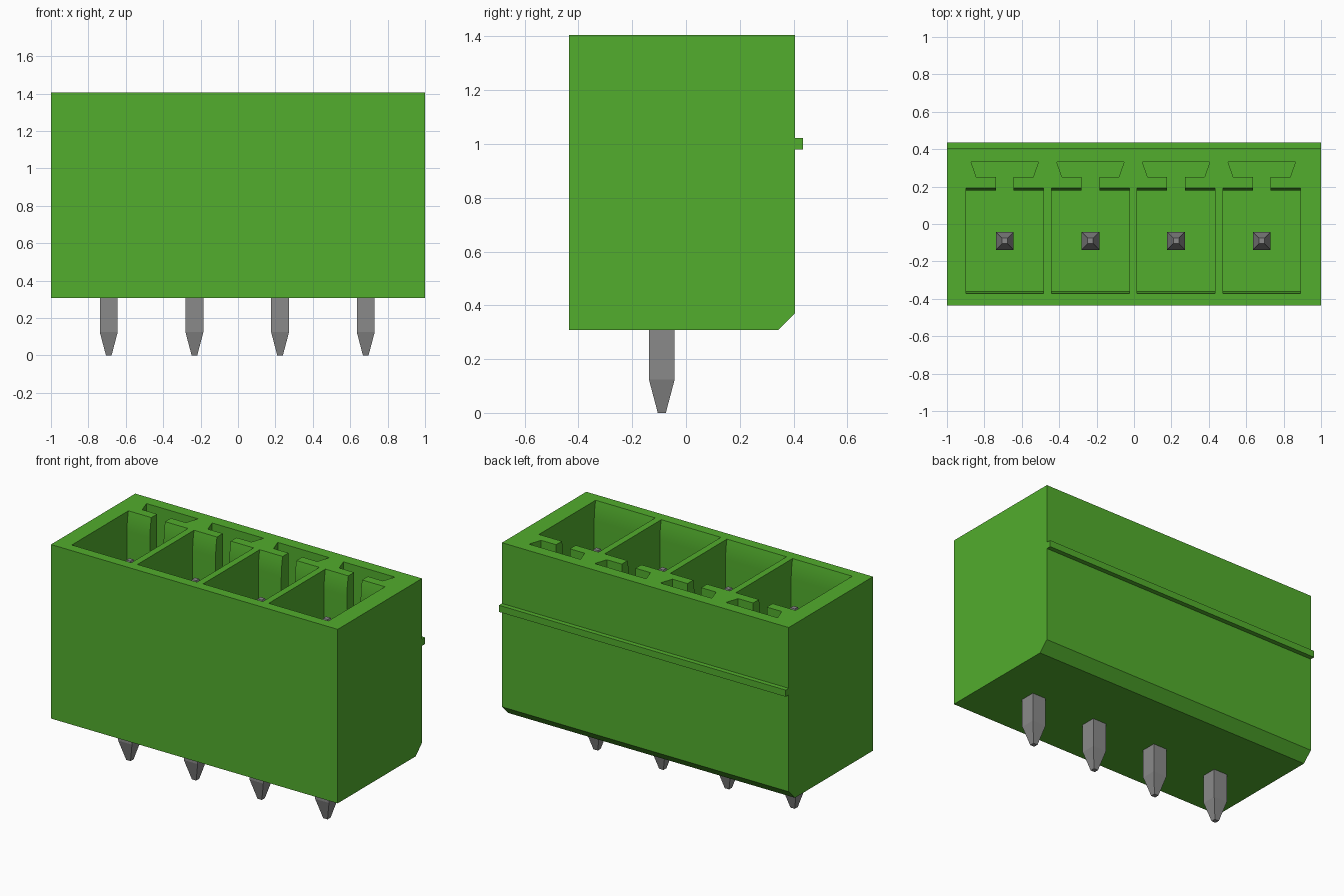
import bpy, bmesh, math

cube = bpy.data.objects.get("Cube")
if cube:
    bpy.data.objects.remove(cube, do_unlink=True)

TOP, BASE, FLOOR = 1.405, 0.308, 0.62
PITCH, PIN_Y = 0.458, -0.09
CENTRES = [-0.004 + PITCH * (i - 1.5) for i in range(4)]


def material(name, rgb):
    m = bpy.data.materials.new(name)
    m.use_nodes = True
    m.diffuse_color = (*rgb, 1)
    m.node_tree.nodes["Principled BSDF"].inputs["Base Color"].default_value = (*rgb, 1)
    return m


green = material("green plastic", (0.084, 0.418, 0.026))
grey = material("grey metal", (0.254, 0.254, 0.254))


def make_object(name, bm, mat):
    bmesh.ops.recalc_face_normals(bm, faces=bm.faces)
    mesh = bpy.data.meshes.new(name)
    bm.to_mesh(mesh)
    bm.free()
    mesh.materials.append(mat)
    obj = bpy.data.objects.new(name, mesh)
    bpy.context.collection.objects.link(obj)
    return obj


def add_prism(bm, points, direction):
    """Extrude a flat outline along a direction into a closed solid."""
    face = bm.faces.new([bm.verts.new(p) for p in points])
    out = bmesh.ops.extrude_face_region(bm, geom=[face], use_keep_orig=True)
    verts = [v for v in out["geom"] if isinstance(v, bmesh.types.BMVert)]
    bmesh.ops.translate(bm, verts=verts, vec=direction)


# Housing: side profile with chamfered rear foot and rear rib
profile = [(-0.435, BASE), (0.343, BASE), (0.405, 0.37), (0.405, 0.98), (0.435, 0.98),
           (0.435, 1.022), (0.405, 1.022), (0.405, TOP), (-0.435, TOP)]
bm = bmesh.new()
add_prism(bm, [(-1, y, z) for y, z in profile], (2, 0, 0))
housing = make_object("housing", bm, green)

# Sockets: walls flare gently outward near the opening
FLARE, LEAD, STEPS = 0.014, 0.13, 6
lead_in = [(FLARE * (i / STEPS) ** 2, TOP - LEAD + LEAD * i / STEPS) for i in range(STEPS + 1)]
lead_in = [(0, FLOOR)] + lead_in + [(FLARE, TOP + 0.1)]
socket = [(0.178 + d, z) for d, z in lead_in] + [(-0.358 - d, z) for d, z in reversed(lead_in)]

bm_socket, bm_neck, bm_key = bmesh.new(), bmesh.new(), bmesh.new()
up = (0, 0, TOP + 0.1 - FLOOR)
for cx in CENTRES:
    add_prism(bm_socket, [(cx - 0.208, y, z) for y, z in socket], (0.416, 0, 0))
    neck = [(-0.048, 0.1), (0.048, 0.1), (0.048, 0.29), (-0.048, 0.29)]
    add_prism(bm_neck, [(cx + x, y, FLOOR) for x, y in neck], up)
    key = [(-0.152, 0.25), (0.152, 0.25), (0.18, 0.332), (-0.18, 0.332)]
    add_prism(bm_key, [(cx + x, y, FLOOR) for x, y in key], up)

for name, cut_bm in (("socket_cutter", bm_socket), ("key_cutter", bm_key), ("neck_cutter", bm_neck)):
    cutter = make_object(name, cut_bm, green)
    cutter.hide_render = True
    mod = housing.modifiers.new(name, "BOOLEAN")
    mod.operation, mod.solver, mod.object = "DIFFERENCE", "EXACT", cutter
    bpy.context.view_layer.objects.active = housing
    bpy.ops.object.modifier_apply(modifier=name)
    bpy.data.objects.remove(cutter, do_unlink=True)

bpy.ops.object.select_all(action="DESELECT")
housing.select_set(True)
bpy.context.view_layer.objects.active = housing
bpy.ops.object.shade_smooth_by_angle(angle=math.radians(25))

# Contact pins: square bars tapered at both ends
for n, cx in enumerate(CENTRES, 1):
    bm = bmesh.new()
    rings = []
    for half, z in ((0.015, 0), (0.048, 0.125), (0.048, 1.14), (0.015, 1.26)):
        rings.append([bm.verts.new((cx + sx * half, PIN_Y + sy * half, z))
                      for sx, sy in ((-1, -1), (1, -1), (1, 1), (-1, 1))])
    for low, high in zip(rings, rings[1:]):
        for i in range(4):
            j = (i + 1) % 4
            bm.faces.new((low[i], low[j], high[j], high[i]))
    bm.faces.new(rings[0])
    bm.faces.new(rings[-1])
    make_object(f"contact_pin_{n}", bm, grey)
